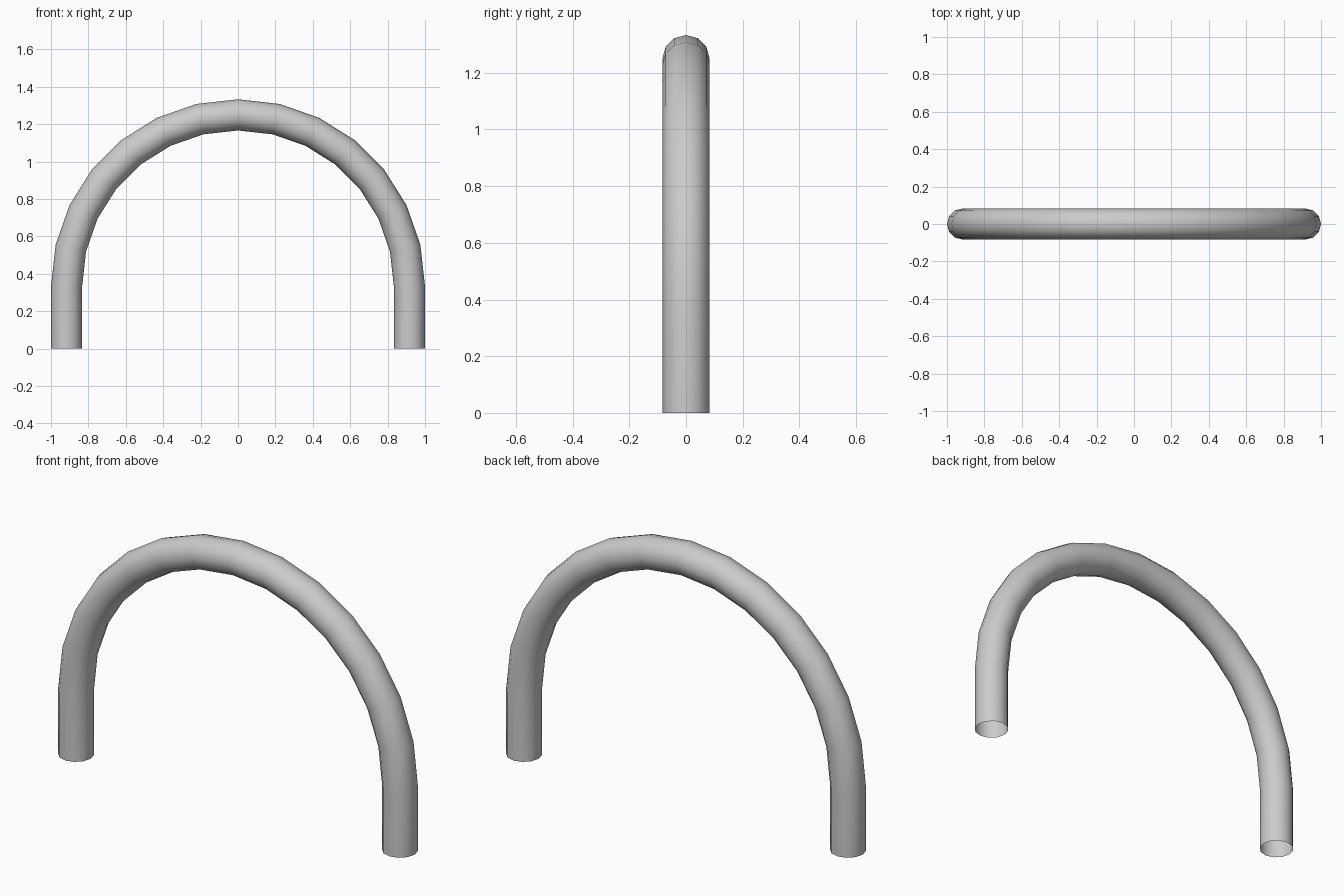
import bpy, bmesh
from math import sin, cos, pi

if "Cube" in bpy.data.objects:
    bpy.data.objects.remove(bpy.data.objects["Cube"])

BEND_R, TUBE_R, LEG_H = 0.9167, 0.0833, 0.3333
ARC_STEPS, SIDES = 14, 12

# Path stations: (arc centre height, angle); legs are the first and last stations
stations = [(0, 0)]
stations += [(LEG_H, pi * i / ARC_STEPS) for i in range(ARC_STEPS + 1)]
stations += [(0, pi)]

# Sweep a round section along the arch, leaving the pipe ends open
bm = bmesh.new()
rings = []
for base, a in stations:
    ring = []
    for k in range(SIDES):
        t = 2 * pi * k / SIDES
        r = BEND_R + TUBE_R * cos(t)
        ring.append(bm.verts.new((r * cos(a), TUBE_R * sin(t), base + r * sin(a))))
    rings.append(ring)
for lower, upper in zip(rings, rings[1:]):
    for k in range(SIDES):
        n = (k + 1) % SIDES
        bm.faces.new((lower[k], upper[k], upper[n], lower[n]))
bm.normal_update()
# Make the outside of the pipe face outwards
if bm.faces[:][0].normal.x < 0:
    bmesh.ops.reverse_faces(bm, faces=bm.faces[:])

mesh = bpy.data.meshes.new("arched_pipe")
bm.to_mesh(mesh)
bm.free()
pipe = bpy.data.objects.new("arched_pipe", mesh)
bpy.context.collection.objects.link(pipe)
bpy.context.view_layer.objects.active = pipe
pipe.select_set(True)
bpy.ops.object.shade_smooth_by_angle(angle=pi / 4)
